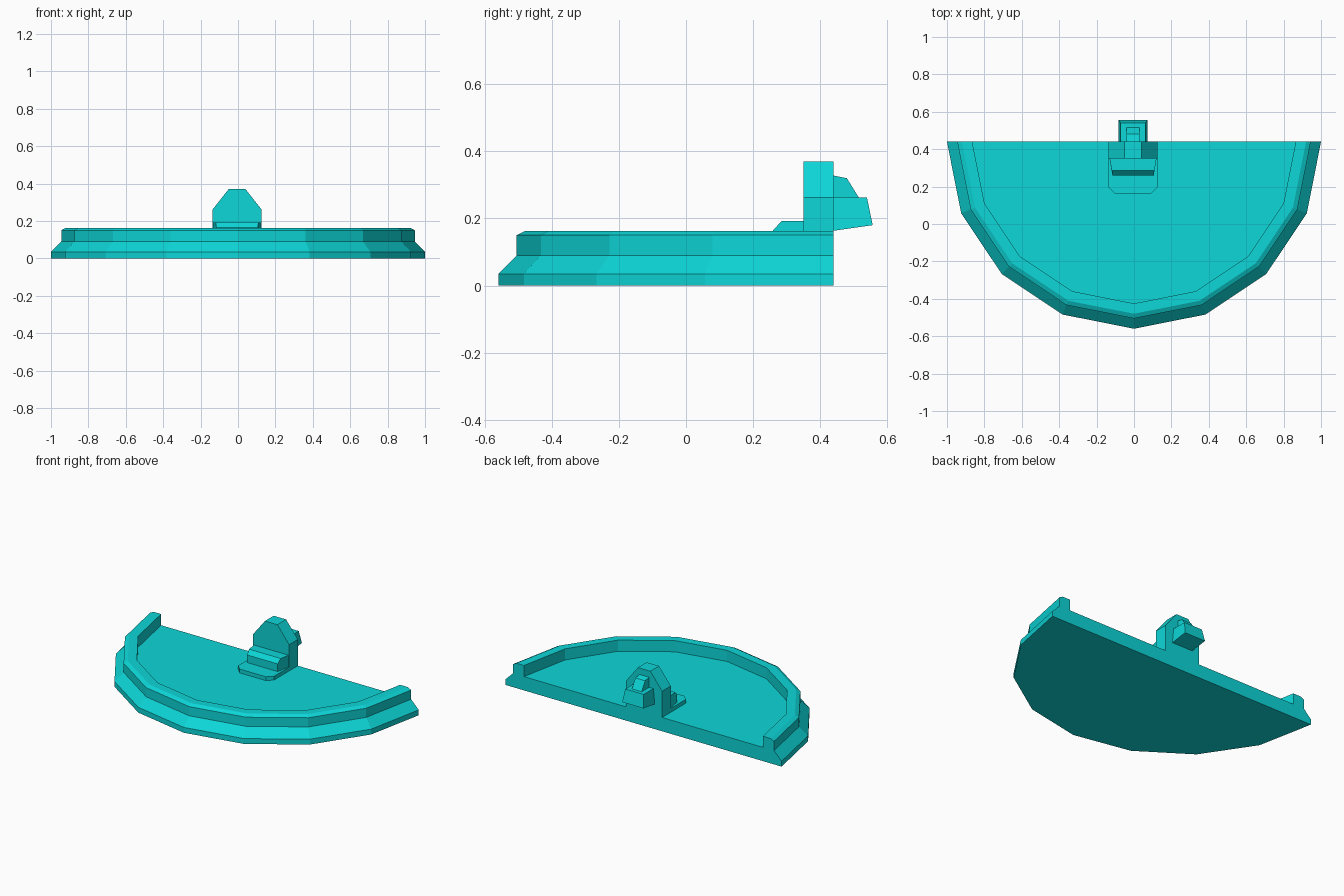
import bpy, bmesh, math

cube = bpy.data.objects.get("Cube")
if cube:
    bpy.data.objects.remove(cube)

COLOUR = (0.004, 0.68, 0.69, 1)
BACK = 0.44       # y of the straight back edge
MID = -0.005      # x of the clip centre

teal = bpy.data.materials.new("teal")
teal.diffuse_color = COLOUR
teal.use_nodes = True
teal.node_tree.nodes["Principled BSDF"].inputs["Base Color"].default_value = COLOUR


def finish(name, bm):
    bmesh.ops.recalc_face_normals(bm, faces=bm.faces)
    mesh = bpy.data.meshes.new(name)
    bm.to_mesh(mesh)
    bm.free()
    mesh.materials.append(teal)
    obj = bpy.data.objects.new(name, mesh)
    bpy.context.collection.objects.link(obj)
    return obj


def loft(name, ring_a, ring_b):
    """Solid between two rings with the same number of points."""
    bm = bmesh.new()
    a = [bm.verts.new(p) for p in ring_a]
    b = [bm.verts.new(p) for p in ring_b]
    bm.faces.new(a)
    bm.faces.new(b)
    n = len(a)
    for i in range(n):
        j = (i + 1) % n
        bm.faces.new((a[i], a[j], b[j], b[i]))
    return finish(name, bm)


def mirrored(half):
    """Close a right-hand outline of (x, v) pairs across the middle."""
    return half + [(-x, v) for x, v in reversed(half)]


def side_prism(name, profile, width):
    """Extrude (y, z, width factor) points across x."""
    return loft(name, *[[(MID + s * width * f, y, z) for y, z, f in profile]
                        for s in (-1, 1)])


# Half-round tray with a stepped rim
profile = [(1, 0), (1, 0.035), (0.945, 0.09), (0.945, 0.15),
           (0.92, 0.163), (0.865, 0.163), (0.865, 0.09)]
STEPS = 8
bm = bmesh.new()
rings = []
for r, z in profile:
    ring = []
    for i in range(STEPS + 1):
        t = math.pi * i / STEPS
        ring.append(bm.verts.new((r * math.cos(t), BACK - r * math.sin(t), z)))
    rings.append(ring)
for low, high in zip(rings, rings[1:]):
    for i in range(STEPS):
        bm.faces.new((low[i], low[i + 1], high[i + 1], high[i]))
bm.faces.new(rings[0])
bm.faces.new(rings[-1])
bm.faces.new([r[0] for r in rings] + [r[-1] for r in reversed(rings)])
finish("tray", bm)

# Chamfered foot plate of the clip
foot = mirrored([(0.13, BACK - 0.002), (0.13, 0.195), (0.095, 0.16)])
loft("foot_plate", *[[(MID + x, y, z) for x, y in foot] for z in (0.088, 0.115)])

# Upright post with a tapered top
post = mirrored([(0.13, 0.088), (0.13, 0.262), (0.045, 0.37)])
loft("post", *[[(MID + x, y, z) for x, z in post] for y in (0.35, BACK)])

# Sloped step in front of the post
side_prism("front_step", [(0.36, 0.1, 1), (0.36, 0.192, 1), (0.285, 0.192, 0.9),
                          (0.26, 0.165, 0.87), (0.26, 0.1, 0.87)], 0.127)

# Hook behind the post, narrower at the top
side_prism("back_hook", [(0.43, 0.162, 1), (0.43, 0.262, 0.87),
                         (0.54, 0.262, 0.87), (0.557, 0.18, 1)], 0.077)

# Small rib on top of the hook
side_prism("hook_rib", [(0.43, 0.25, 1), (0.43, 0.33, 1), (0.48, 0.32, 1),
                        (0.517, 0.26, 1), (0.517, 0.25, 1)], 0.035)
